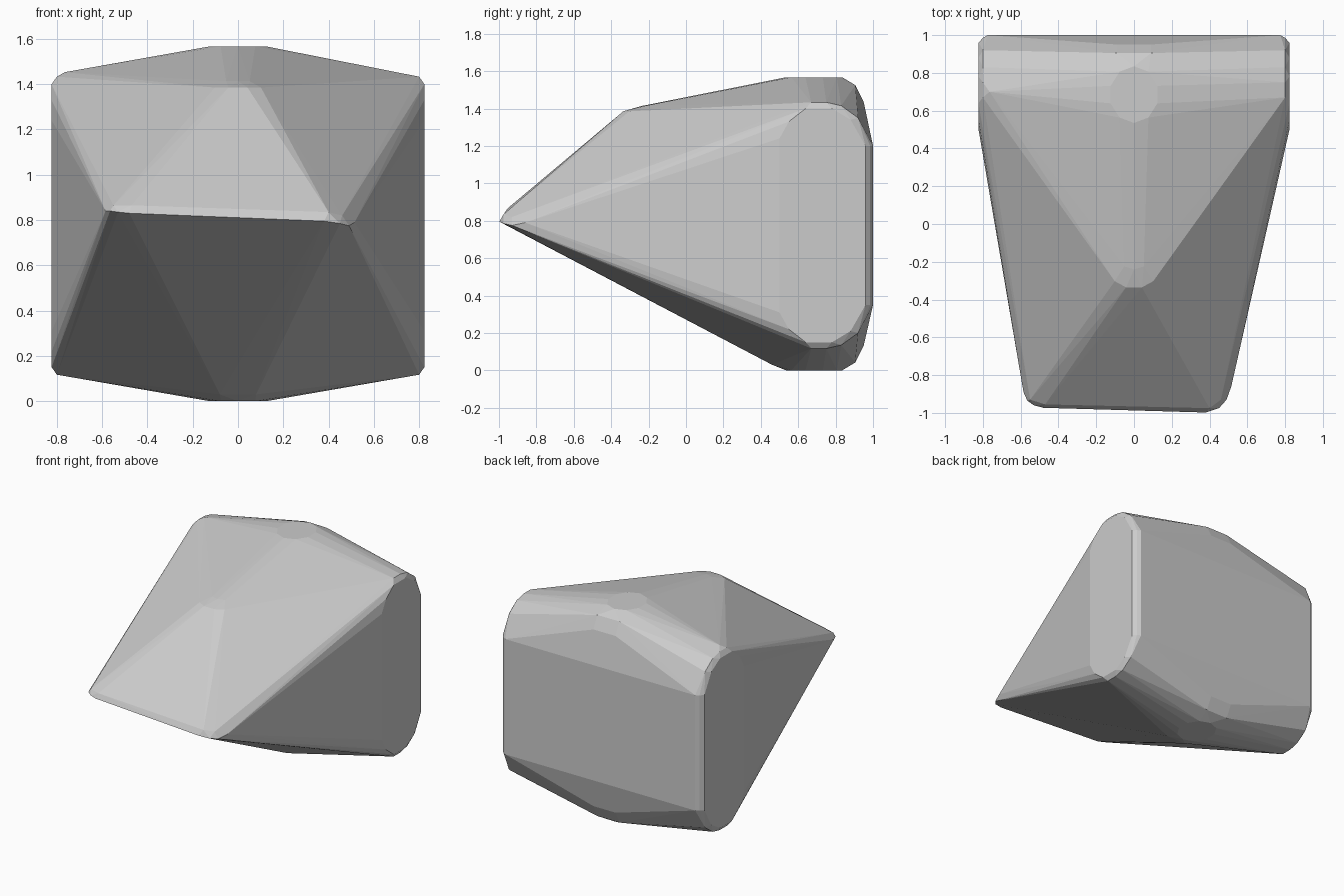
import bpy, bmesh
from math import sin, cos, pi

pts = []


def disc(cx, cy, z, rx, ry, n=10):
    """Flat ring of support points."""
    for i in range(n):
        a = 2 * pi * (i + 0.5) / n
        pts.append((cx + rx * cos(a), cy + ry * sin(a), z))


# Side cheeks: rounded slot outline (y, z) with a small bevel to the outside
outer = [(0.5, 1.24), (0.55, 1.33), (0.64, 1.40), (0.78, 1.40), (0.88, 1.34), (0.96, 1.20)]
rim = [(0.67, 1.433), (0.75, 1.433), (0.83, 1.415), (0.92, 1.35), (0.985, 1.20)]
for side in (-1, 1):
    for x, outline in ((0.823, outer), (0.80, rim), (0.775, [(1.0, 1.20)])):
        for y, z in outline:
            pts.append((side * x, y, z))
            pts.append((side * x, y, 1.55 - z))
pts.append((-0.765, 0.70, 1.453))

# Top and bottom caps, with their rounded rear shoulders
for up in (True, False):
    def flip(z):
        return z if up else 1.567 - z
    disc(0, 0.685, flip(1.567), 0.13, 0.15)
    for x in (-0.09, 0, 0.09):
        for y, z in ((0.905, 1.525), (0.95, 1.435)):
            pts.append((x, y, flip(z)))
for x in (-0.08, 0.08):
    pts.append((x, 0.46, 0.03))

# Brow: small rounded knob where the roof breaks to the front slope
disc(0, -0.21, 1.413, 0.06, 0.03, 6)
disc(0, -0.28, 1.385, 0.11, 0.06, 8)
pts += [(-0.07, -0.365, 1.335), (0.07, -0.365, 1.335), (0, -0.38, 1.33)]

# Front edge: tilted, rounded at both ends
pts += [(-0.585, -0.89, 0.84), (-0.565, -0.935, 0.84), (-0.53, -0.96, 0.835),
        (-0.48, -0.973, 0.83), (-0.55, -0.93, 0.865), (-0.47, -0.955, 0.865),
        (0.38, -0.998, 0.795), (0.45, -0.975, 0.785), (0.49, -0.93, 0.775),
        (0.515, -0.86, 0.79), (0.40, -0.975, 0.835), (0.46, -0.93, 0.82)]

# Skin the support points into one convex faceted block
bm = bmesh.new()
for p in pts:
    bm.verts.new(p)
bmesh.ops.convex_hull(bm, input=bm.verts[:])
bmesh.ops.delete(bm, geom=[v for v in bm.verts if not v.link_faces], context='VERTS')
bmesh.ops.recalc_face_normals(bm, faces=bm.faces[:])
mesh = bpy.data.meshes.new("faceted_wedge")
bm.to_mesh(mesh)
bm.free()
obj = bpy.data.objects.new("faceted_wedge", mesh)
bpy.context.collection.objects.link(obj)
